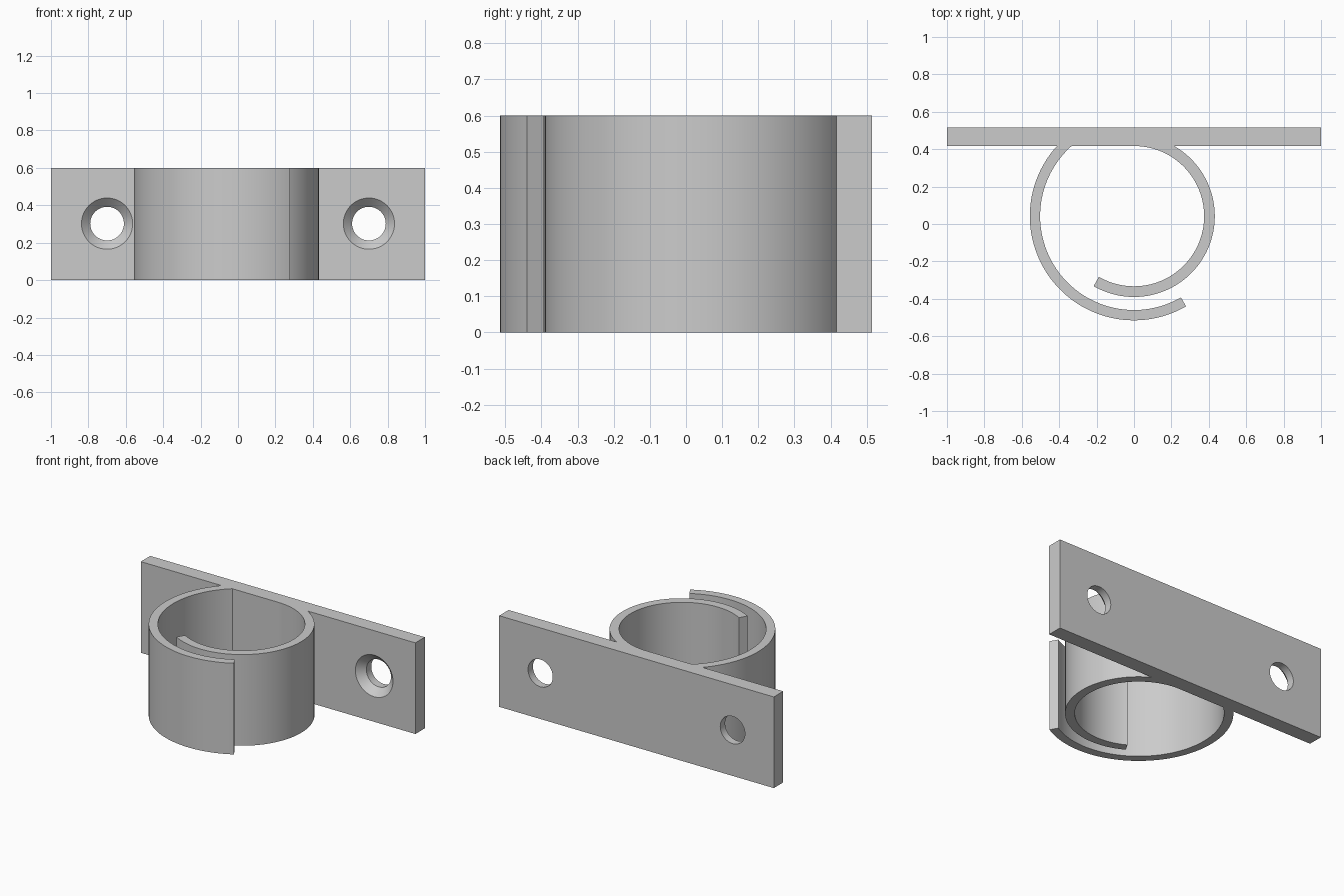
import bpy, bmesh, math

if "Cube" in bpy.data.objects:
    bpy.data.objects.remove(bpy.data.objects["Cube"])

CY = 0.042                  # ring centre in y
LO, LI = 0.557, 0.502       # outer (left) band radii
RO, RI = 0.432, 0.375       # inner (right) band radii
H = 0.6
BACK, FRONT = 0.515, CY + RI

grey = bpy.data.materials.new("grey")
grey.diffuse_color = (0.6, 0.6, 0.6, 1)
grey.use_nodes = True
grey.node_tree.nodes["Principled BSDF"].inputs["Base Color"].default_value = grey.diffuse_color


def arc(r, a0, a1, n=72):
    pts = []
    for i in range(n + 1):
        a = math.radians(a0 + (a1 - a0) * i / n)
        pts.append((r * math.cos(a), CY + r * math.sin(a)))
    return pts


def meet(r):
    # angle in degrees at which a circle of radius r meets the plate front
    return math.degrees(math.asin(RI / r))


def make(name, bm):
    bmesh.ops.recalc_face_normals(bm, faces=bm.faces)
    me = bpy.data.meshes.new(name)
    bm.to_mesh(me)
    bm.free()
    me.materials.append(grey)
    ob = bpy.data.objects.new(name, me)
    bpy.context.collection.objects.link(ob)
    return ob


# clip bracket: back plate and two overlapping curved arms as one extruded profile
outline = [(-1, BACK), (-1, FRONT)]
outline += arc(LO, 180 - meet(LO), 300)
outline += arc(LI, 300, 180 - meet(LI))
outline += arc(RI, 90, -120)
outline += arc(RO, -120, meet(RO))
outline += [(1, FRONT), (1, BACK)]
bm = bmesh.new()
face = bm.faces.new([bm.verts.new((x, y, 0)) for x, y in outline])
ext = bmesh.ops.extrude_face_region(bm, geom=[face])
bmesh.ops.translate(bm, vec=(0, 0, H),
                    verts=[g for g in ext["geom"] if isinstance(g, bmesh.types.BMVert)])
bracket = make("clip_bracket", bm)

# countersunk screw hole cutters
bm = bmesh.new()
N = 48
for cx in (-0.7, 0.7):
    rings = []
    for y, r in ((0.6, 0.09), (FRONT + 0.047, 0.09), (FRONT, 0.137), (FRONT - 0.015, 0.137)):
        rings.append([bm.verts.new((cx + r * math.cos(2 * math.pi * i / N), y,
                                    0.302 + r * math.sin(2 * math.pi * i / N)))
                      for i in range(N)])
    for a, b in zip(rings, rings[1:]):
        for i in range(N):
            j = (i + 1) % N
            bm.faces.new((a[i], a[j], b[j], b[i]))
    bm.faces.new(rings[0])
    bm.faces.new(rings[-1])
cutter = make("screw_hole_cutter", bm)
cutter.hide_render = True

mod = bracket.modifiers.new("screw_holes", 'BOOLEAN')
mod.operation = 'DIFFERENCE'
mod.solver = 'EXACT'
mod.object = cutter
bpy.ops.object.select_all(action='DESELECT')
bracket.select_set(True)
bpy.context.view_layer.objects.active = bracket
bpy.ops.object.modifier_apply(modifier=mod.name)
bpy.data.objects.remove(cutter)
bpy.ops.object.shade_smooth_by_angle(angle=math.radians(25))
